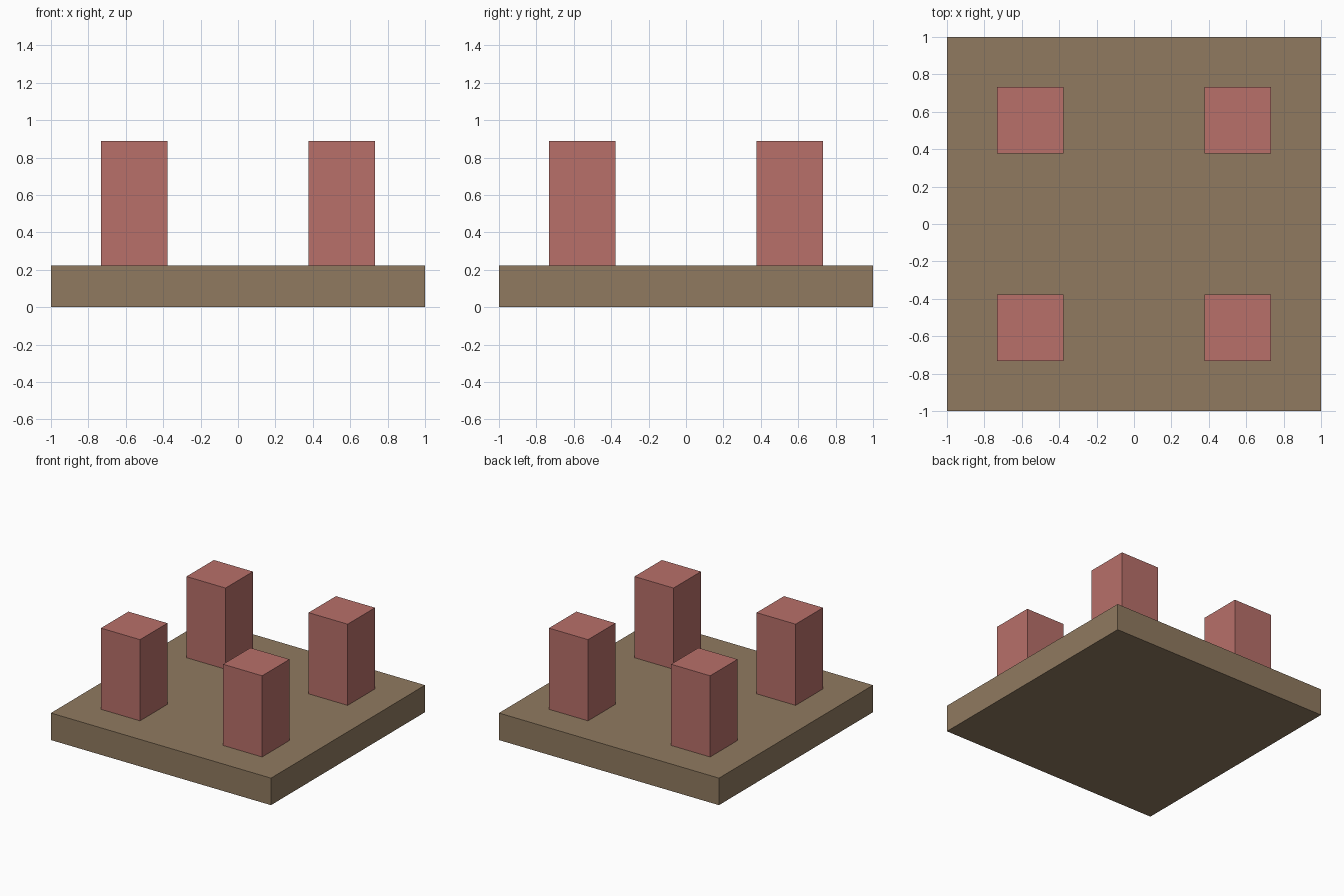
import bpy

if "Cube" in bpy.data.objects:
    bpy.data.objects.remove(bpy.data.objects["Cube"])


def material(name, color):
    mat = bpy.data.materials.new(name)
    mat.diffuse_color = color
    mat.use_nodes = True
    mat.node_tree.nodes["Principled BSDF"].inputs["Base Color"].default_value = mat.diffuse_color
    return mat


def box(name, center, size, mat):
    bpy.ops.mesh.primitive_cube_add(size=1, location=center)
    obj = bpy.context.object
    obj.name = name
    obj.scale = size
    bpy.ops.object.transform_apply(location=False, rotation=False, scale=True)
    obj.data.materials.append(mat)
    return obj


brown = material("brown", (0.28, 0.195, 0.117, 1))
red = material("red", (0.48, 0.162, 0.144, 1))

BASE_H = 0.222
POST_H = 0.667
POST_W = 0.355
POST_OFFSET = 0.555

# Square base slab
box("base", (0, 0, BASE_H / 2), (2, 2, BASE_H), brown)

# Four square posts standing on the slab
for y_name, sy in (("front", -1), ("back", 1)):
    for x_name, sx in (("left", -1), ("right", 1)):
        box(f"{y_name}_{x_name}_post",
            (sx * POST_OFFSET, sy * POST_OFFSET, BASE_H + POST_H / 2),
            (POST_W, POST_W, POST_H), red)
